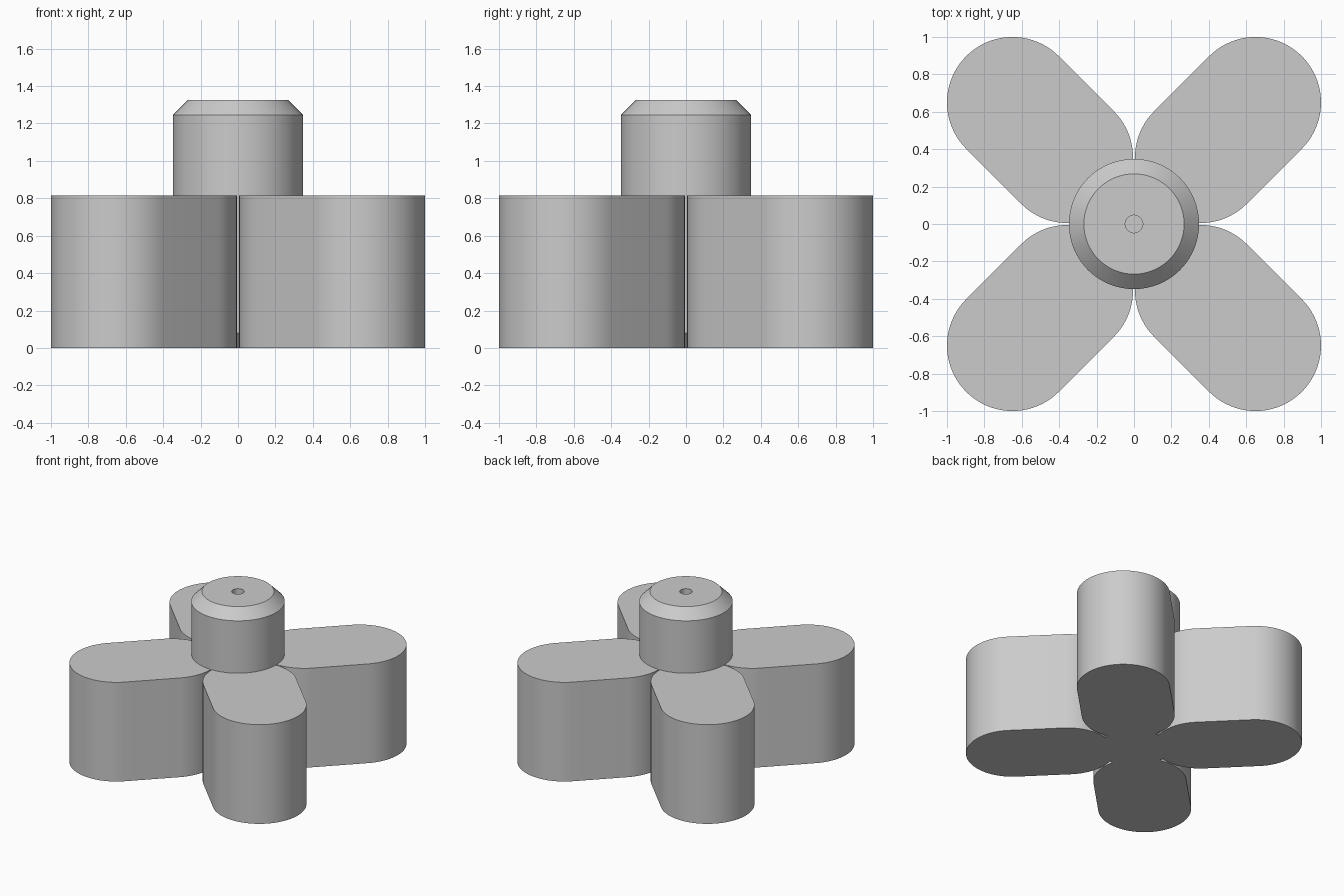
import bpy, bmesh
from math import pi, cos, sin, radians
from mathutils import Vector

cube = bpy.data.objects.get("Cube")
if cube:
    bpy.data.objects.remove(cube, do_unlink=True)

GREY = (0.6, 0.6, 0.6, 1)
grey = bpy.data.materials.new("plain grey")
grey.use_nodes = True
grey.diffuse_color = GREY
grey.node_tree.nodes["Principled BSDF"].inputs["Base Color"].default_value = GREY


def finish(bm, name):
    bmesh.ops.recalc_face_normals(bm, faces=bm.faces)
    mesh = bpy.data.meshes.new(name)
    bm.to_mesh(mesh)
    bm.free()
    mesh.materials.append(grey)
    obj = bpy.data.objects.new(name, mesh)
    bpy.context.collection.objects.link(obj)
    bpy.ops.object.select_all(action="DESELECT")
    obj.select_set(True)
    bpy.context.view_layer.objects.active = obj
    bpy.ops.object.shade_smooth_by_angle(angle=radians(25))
    return obj


# Central hub: chamfered at both ends, small blind hole in the top
def make_hub(radius=0.348, height=1.325, chamfer=0.08, hole=0.047, depth=0.3):
    inner = radius - chamfer
    profile = [(0, 0), (inner, 0), (radius, chamfer), (radius, height - chamfer),
               (inner, height), (hole, height), (hole, height - depth),
               (0, height - depth)]
    bm = bmesh.new()
    verts = [bm.verts.new((r, 0, z)) for r, z in profile]
    edges = [bm.edges.new(pair) for pair in zip(verts, verts[1:])]
    bmesh.ops.spin(bm, geom=verts + edges, axis=(0, 0, 1), cent=(0, 0, 0),
                   angle=2 * pi, steps=96, use_merge=True)
    bmesh.ops.remove_doubles(bm, verts=bm.verts, dist=0.0001)
    finish(bm, "hub")


# Round-ended blade, extruded upward along a diagonal
def make_blade(name, angle, near=0.502, far=0.919, radius=0.35, height=0.815, steps=40):
    bm = bmesh.new()
    outline = []
    for centre, start in ((far, -pi / 2), (near, pi / 2)):
        for i in range(steps + 1):
            a = start + pi * i / steps
            x, y = centre + radius * cos(a), radius * sin(a)
            outline.append(bm.verts.new((x * cos(angle) - y * sin(angle),
                                         x * sin(angle) + y * cos(angle), 0)))
    base = bm.faces.new(outline)
    top = bmesh.ops.extrude_face_region(bm, geom=[base], use_keep_orig=True)
    bmesh.ops.translate(bm, vec=Vector((0, 0, height)),
                        verts=[v for v in top["geom"] if isinstance(v, bmesh.types.BMVert)])
    finish(bm, name)


make_hub()
for i, name in enumerate(("back_left_blade", "back_right_blade",
                          "front_right_blade", "front_left_blade")):
    make_blade(name, pi / 4 + i * pi / 2)
